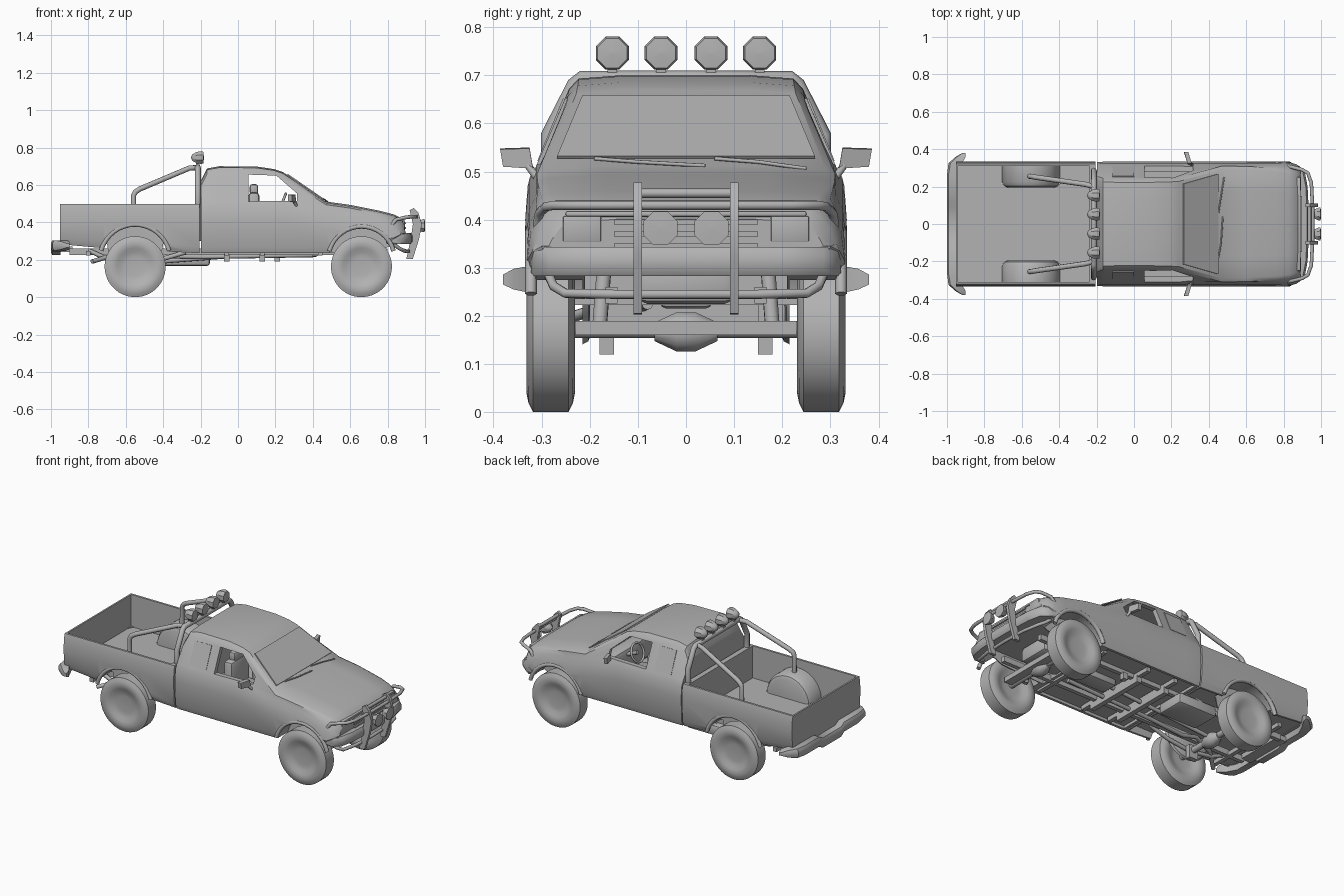
import bpy, bmesh, math
from mathutils import Vector

if "Cube" in bpy.data.objects:
    bpy.data.objects.remove(bpy.data.objects["Cube"])

paint = bpy.data.materials.new("plain_grey")
paint.diffuse_color = (0.45, 0.45, 0.45, 1)
paint.use_nodes = True
paint.node_tree.nodes["Principled BSDF"].inputs["Base Color"].default_value = paint.diffuse_color


def finish(name, bm, angle=35):
    bmesh.ops.recalc_face_normals(bm, faces=bm.faces)
    me = bpy.data.meshes.new(name)
    bm.to_mesh(me)
    bm.free()
    me.materials.append(paint)
    ob = bpy.data.objects.new(name, me)
    bpy.context.collection.objects.link(ob)
    smooth(ob, angle)
    return ob


def activate(ob):
    bpy.ops.object.select_all(action='DESELECT')
    ob.select_set(True)
    bpy.context.view_layer.objects.active = ob


def smooth(ob, angle=35):
    activate(ob)
    bpy.ops.object.shade_smooth_by_angle(angle=math.radians(angle))


def loft(name, rings):
    bm = bmesh.new()
    rows = [[bm.verts.new(p) for p in r] for r in rings]
    n = len(rows[0])
    for a, b in zip(rows, rows[1:]):
        for i in range(n):
            j = (i + 1) % n
            bm.faces.new((a[i], a[j], b[j], b[i]))
    bm.faces.new(rows[0])
    bm.faces.new(rows[-1])
    return finish(name, bm)


def plate(name, quad, shift):
    """Thin closed plate: a quad and its copy moved by shift."""
    return loft(name, [quad, [tuple(Vector(p) + Vector(shift)) for p in quad]])


def side_prism(name, poly, y0, y1):
    return loft(name, [[(x, y, z) for x, z in poly] for y in (y0, y1)])


def box(name, c, s, bevel=0.0):
    bm = bmesh.new()
    bmesh.ops.create_cube(bm, size=1)
    for v in bm.verts:
        v.co = Vector([c[i] + v.co[i] * s[i] for i in range(3)])
    if bevel:
        bmesh.ops.bevel(bm, geom=list(bm.edges), offset=bevel, segments=2, affect='EDGES', profile=0.5)
    return finish(name, bm)


def lathe(name, profile, c, axis, seg=32):
    """profile = (offset along axis, radius); axis is 'x' or 'y'."""
    rings = []
    for o, r in profile:
        ring = []
        for k in range(seg):
            a = 2 * math.pi * (k + 0.5) / seg
            u, w = r * math.cos(a), r * math.sin(a)
            ring.append((c[0] + o, c[1] + u, c[2] + w) if axis == 'x' else (c[0] + u, c[1] + o, c[2] + w))
        rings.append(ring)
    return loft(name, rings)


def tube(name, pts, r, cyclic=False):
    cu = bpy.data.curves.new(name, 'CURVE')
    cu.dimensions = '3D'
    cu.bevel_depth, cu.bevel_resolution, cu.use_fill_caps = r, 2, True
    sp = cu.splines.new('POLY')
    sp.points.add(len(pts) - 1)
    for p, q in zip(sp.points, pts):
        p.co = (*q, 1)
    sp.use_cyclic_u = cyclic
    cu.materials.append(paint)
    ob = bpy.data.objects.new(name, cu)
    bpy.context.collection.objects.link(ob)
    activate(ob)
    bpy.ops.object.convert(target='MESH')
    smooth(bpy.context.object, 50)


def both(half):
    """Mirror a path that ends on the centre line."""
    return half + [(x, -y, z) for x, y, z in half[-2::-1]]


def bumper(name, sections):
    """Bumper from (y, x_in, x_out, z_low, z_high) sections, mirrored across the centre."""
    full = sections + [(-y, *rest) for y, *rest in sections[::-1]]
    loft(name, [[(xi, y, zl), (xo + (xi - xo) * .15, y, zl), (xo, y, zl + .25 * (zh - zl)),
                 (xo, y, zh - .25 * (zh - zl)), (xo + (xi - xo) * .15, y, zh), (xi, y, zh)]
                for y, xi, xo, zl, zh in full])


def boolean(ob, cutter, op='DIFFERENCE'):
    m = ob.modifiers.new("cut", 'BOOLEAN')
    m.operation, m.object, m.solver = op, cutter, 'EXACT'
    activate(ob)
    bpy.ops.object.modifier_apply(modifier=m.name)
    bpy.data.objects.remove(cutter)


def arch(x, side, r):
    y0, y1 = sorted((side * 0.215, side * 0.5))
    return lathe("arch_cutter", [(y0, r), (y1, r)], (x, 0, 0.2), 'y', 40)


# Cab and hood: x, sill z, half width, roof z, roof half width
STATIONS = [(-0.198, .235, .328, .62, .235), (-.165, .235, .33, .685, .225), (-.10, .235, .33, .697, .223),
            (.10, .235, .33, .695, .223), (.19, .235, .33, .682, .225), (.24, .235, .33, .666, .228),
            (.47, .235, .33, .508, .290), (.60, .24, .33, .490, .288), (.76, .25, .33, .458, .280),
            (.83, .28, .327, .440, .270), (.87, .30, .316, .422, .258), (.89, .31, .297, .398, .24)]
rings = []
for x, zb, w, zr, yr in STATIONS:
    belt = min(.51, zr - .04)
    drop = .025 if zr > .55 else .014
    half = [(w - .015, zb), (w - .003, zb + .03), (w + .003, max(belt - .10, zb + .035)), (w - .004, belt - .03),
            (w - .018, belt), (yr + .020, zr - drop), (yr, zr - .004), (yr * .6, zr + .003)]
    rings.append([(x, y, z) for y, z in half] + [(x, -y, z) for y, z in half[::-1]])
cab = loft("cab_and_hood", rings)
hull = bmesh.new()
for x0, x1, y, z in ((-.17, .40, .29, .30), (-.17, .38, .287, .50), (-.14, .19, .215, .668)):
    for px in (x0, x1):
        for s in (-1, 1):
            hull.verts.new((px, s * y, z))
bmesh.ops.convex_hull(hull, input=hull.verts)
boolean(cab, finish("cabin_cutter", hull))
window = [(.055, .655), (.205, .65), (.315, .555), (.315, .515), (.055, .512)]
boolean(cab, side_prism("window_cutter", window, -.5, .5))
boolean(cab, box("floor_cutter", (.13, 0, .152), (.62, .60, .20)))
boolean(cab, box("engine_cutter", (.66, 0, .21), (.38, .42, .22)))
for s in (-1, 1):
    boolean(cab, arch(.66, s, .174))
smooth(cab, 32)

# Cargo bed
rings = []
for x, zb in ((-.953, .283), (-.72, .262), (-.40, .245), (-.205, .235)):
    half = [(.312, zb), (.326, zb + .03), (.334, .40), (.329, .47), (.322, .497)]
    rings.append([(x, y, z) for y, z in half] + [(x, -y, z) for y, z in half[::-1]])
bed = loft("cargo_bed", rings)
boolean(bed, box("bed_cutter", (-.59, 0, .45), (.706, .618, .30)))
boolean(bed, box("under_cutter", (-.575, 0, .185), (.72, .60, .20)))
for s in (-1, 1):
    well = [(s * .195, .125), (s * .203, .143), (s * .225, .155), (s * .318, .155)]
    boolean(bed, lathe("wheel_well", well, (-.55, 0, .29), 'y', 40), 'UNION')
    boolean(bed, arch(-.55, s, .184))
smooth(bed, 32)

# Windshield, wipers, grille and headlights
plate("windshield", [(.262, -.215, .654), (.262, .215, .654), (.447, .268, .527), (.447, -.268, .527)],
      (.004, 0, .005))
tube("wiper_left", [(.452, .06, .527), (.466, .15, .520), (.482, .25, .506)], .004)
tube("wiper_right", [(.450, -.19, .527), (.466, -.10, .520), (.475, .04, .512)], .004)
for i, z in enumerate((.355, .38, .405)):
    box(f"grille_bar_{i}", (.893, 0, z - .01), (.012, .30, .01))
box("hood_lip", (.876, 0, .412), (.03, .50, .012), .004)

# Wheel profile, from outer hub to inner hub
tyre = [(.030, .001), (.030, .05), (.034, .08), (.045, .10), (.050, .125), (.046, .145), (.037, .163)]
tyre = tyre + [(-o, r) for o, r in tyre[::-1]]

for s, tag in ((-1, "right"), (1, "left")):
    for x, end in ((.66, "front"), (-.55, "rear")):
        lathe(f"{end}_wheel_{tag}", tyre, (x, s * .281, .163), 'y', 40)
        r = .178 if end == "front" else .188
        tube(f"{end}_flare_{tag}", [(x + r * math.cos(a), s * .322, .2 + r * math.sin(a))
                                    for a in [math.radians(15 + 150 * k / 16) for k in range(17)]], .012)
    # Fixed rear quarter window
    plate(f"quarter_window_{tag}", [(x, s * (.308 - (z - .51) * .41), z)
                                    for x, z in ((-.115, .52), (0, .52), (0, .65), (-.115, .65))],
          (0, s * .005, .002))
    box(f"headlight_{tag}", (.886, s * .216, .38), (.012, .08, .055), .004)
    # Door mirror
    plate(f"mirror_{tag}", [(.288, s * .318, .508), (.268, s * .380, .512), (.268, s * .386, .548),
                            (.286, s * .325, .550)], (.022, 0, -.002))
    tube(f"mirror_arm_{tag}", [(.315, s * .308, .485), (.298, s * .330, .515)], .008)
    # Seat
    box(f"seat_cushion_{tag}", (.17, s * .135, .36), (.20, .19, .10), .02)
    box(f"seat_back_{tag}", (.085, s * .135, .44), (.06, .18, .24), .02)
    box(f"headrest_{tag}", (.085, s * .135, .575), (.045, .10, .06), .015)
    # Roll bar brace
    tube(f"roll_bar_brace_{tag}", [(-.558, s * .255, .42), (-.558, s * .255, .545), (-.548, s * .254, .563),
                                   (-.525, s * .25, .578), (-.26, s * .212, .69), (-.215, s * .20, .693)], .014)
    # Bull bar uprights
    upright = [(.918, .465), (.94, .477), (.965, .45), (.983, .39), (.968, .31), (.935, .205),
               (.90, .203), (.925, .32), (.935, .39)]
    side_prism(f"bull_bar_upright_{tag}", upright, s * .10 - .009, s * .10 + .009)
    lathe(f"driving_lamp_{tag}", [(-.05, .005), (-.035, .025), (-.012, .037), (0, .038), (.002, .002)],
          (.998, s * .053, .382), 'x', 8)
    # Chassis side
    box(f"frame_rail_{tag}", (-.05, s * .155, .243), (1.70, .025, .034))
    tube(f"leaf_spring_{tag}", [(-.80, s * .19, .25), (-.70, s * .19, .205), (-.55, s * .19, .185),
                                (-.40, s * .19, .205), (-.28, s * .19, .24)], .012)
    box(f"spring_plate_{tag}", (-.55, s * .165, .16), (.06, .03, .08))
    tube(f"shock_{tag}", [(.62, s * .18, .17), (.60, s * .17, .30)], .016)

# Dashboard and steering wheel
box("dashboard", (.345, 0, .44), (.09, .56, .13), .02)
tube("steering_wheel", [(.235 + .02 * math.sin(a), .135 + .055 * math.cos(a), .50 + .052 * math.sin(a))
                        for a in [2 * math.pi * k / 20 for k in range(20)]], .007, True)
tube("steering_column", [(.235, .135, .50), (.33, .135, .46)], .012)

# Roll bar hoop and its four lamps
tube("roll_bar_hoop", both([(-.215, .272, .30), (-.215, .285, .50), (-.215, .286, .575), (-.215, .232, .68),
                            (-.215, .215, .694), (-.215, 0, .694)]), .016)
for i, y in enumerate((-.153, -.052, .052, .153)):
    lathe(f"roof_lamp_{i}", [(-.066, .004), (-.058, .020), (-.035, .033), (-.010, .037), (0, .033), (.003, .002)],
          (-.185, y, .746), 'x', 8)
    box(f"roof_lamp_foot_{i}", (-.215, y, .712), (.02, .02, .025))

# Front bumper and bull bar tubes
bumper("front_bumper", [(.322, .79, .835, .29, .335), (.316, .80, .875, .283, .343), (.285, .84, .912, .283, .343),
                        (.20, .865, .928, .283, .343), (.08, .87, .934, .283, .343)])
tube("bull_bar_wrap", both([(.81, .308, .335), (.825, .308, .39), (.845, .304, .415), (.90, .290, .427),
                            (.93, .272, .43), (.948, .22, .43), (.955, .09, .43), (.955, 0, .43)]), .010)
tube("bull_bar_top", [(.938, -.10, .455), (.938, .10, .455)], .010)
tube("bull_bar_lower", both([(.83, .285, .285), (.86, .275, .262), (.89, .25, .247), (.91, .15, .245),
                             (.915, 0, .245)]), .010)

# Rear bumper with swept, tapering ends
bumper("rear_bumper", [(.380, -.90, -.918, .265, .286), (.358, -.90, -.955, .255, .298),
                       (.325, -.92, -.992, .248, .304), (.26, -.95, -1.0, .245, .304),
                       (.12, -.95, -1.0, .245, .304), (.09, -.95, -1.0, .225, .285)])
box("tow_mount", (-.92, 0, .255), (.07, .30, .03))

# Axles, driveline, tank and exhaust
for x, end in ((.66, "front"), (-.55, "rear")):
    lathe(f"{end}_axle", [(-.25, .018), (.25, .018)], (x, 0, .172), 'y', 12)
    lathe(f"{end}_differential", [(-.065, .02), (-.02, .042), (.02, .042), (.065, .02)],
          (x, 0, .167), 'y', 12)
box("front_crossbeam", (.70, 0, .175), (.05, .46, .03))
tube("drive_shaft", [(-.55, 0, .18), (.15, 0, .235), (.40, 0, .24)], .012)
box("gearbox", (.30, 0, .245), (.26, .11, .06), .015)
box("engine_sump", (.60, 0, .27), (.24, .20, .09), .02)
box("fuel_tank", (-.28, .12, .20), (.26, .18, .065), .015)
for i, x in enumerate((-.80, -.06, .13, .44)):
    box(f"cross_member_{i}", (x, 0, .235), (.025, .56, .025))
for i, x in enumerate((-.06, .13, .21)):
    box(f"floor_bracket_{i}", (x, .165 if i == 2 else 0, .21), (.03, .03 if i == 2 else .40, .04))
tube("exhaust_pipe", [(.40, -.08, .225), (-.20, -.10, .215), (-.45, -.13, .22), (-.55, -.13, .245),
                      (-.68, -.17, .22), (-.78, -.26, .19)], .012)
